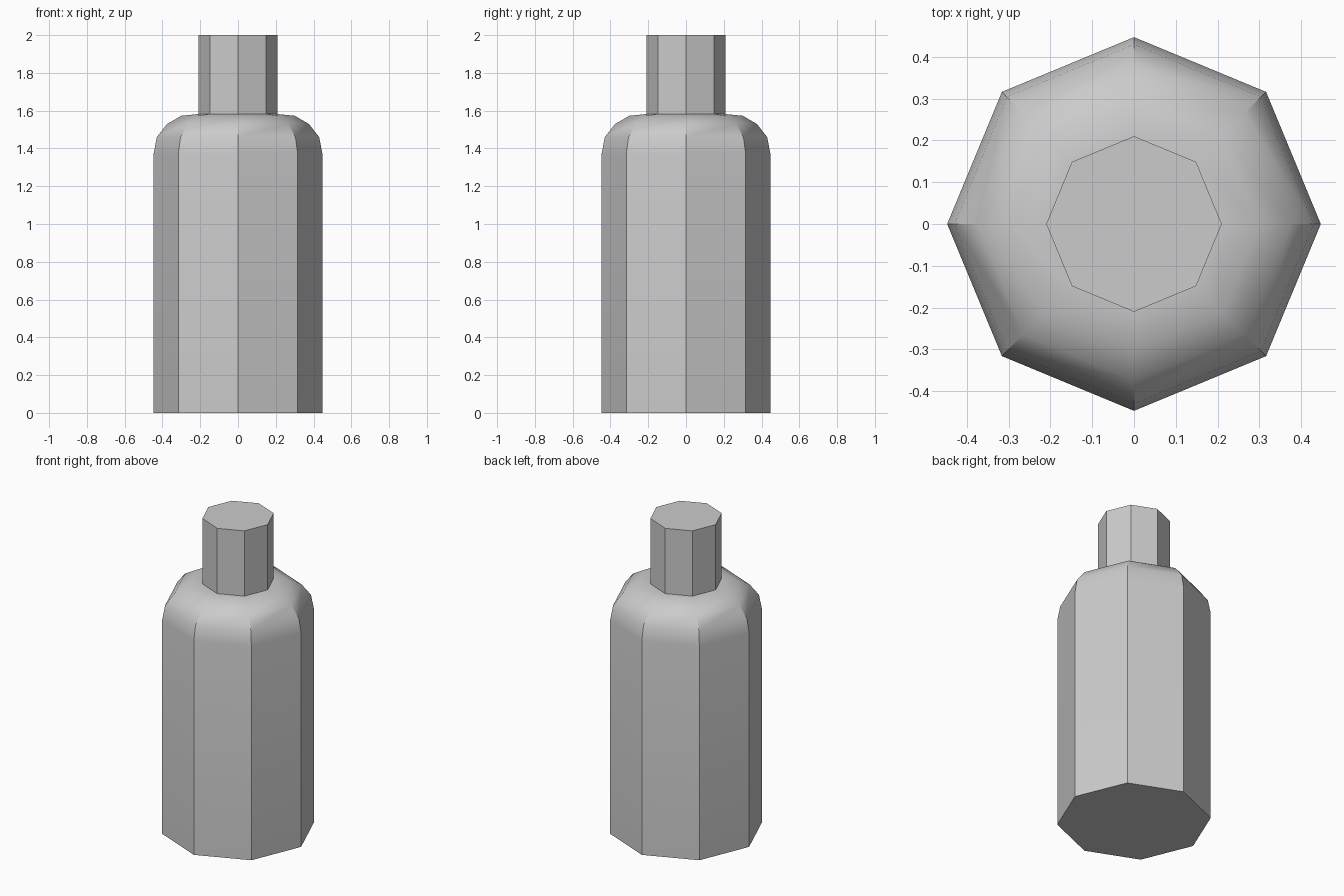
import bpy
import bmesh
from math import cos, sin, pi, radians

SIDES = 8

cube = bpy.data.objects.get("Cube")
if cube:
    bpy.data.objects.remove(cube, do_unlink=True)

# Single plain grey for the whole bottle
grey = bpy.data.materials.new("plain_grey")
grey.use_nodes = True
colour = (0.6, 0.6, 0.6, 1.0)
grey.diffuse_color = colour
grey.node_tree.nodes["Principled BSDF"].inputs["Base Color"].default_value = colour


def lathe(name, profile):
    """Octagonal solid from (radius, height) rings, capped at both ends."""
    bm = bmesh.new()
    rings = [[bm.verts.new((r * cos(2 * pi * i / SIDES), r * sin(2 * pi * i / SIDES), z))
              for i in range(SIDES)] for r, z in profile]
    for low, high in zip(rings, rings[1:]):
        for i in range(SIDES):
            j = (i + 1) % SIDES
            bm.faces.new((low[i], low[j], high[j], high[i]))
    bm.faces.new(rings[0][::-1])
    bm.faces.new(rings[-1])
    mesh = bpy.data.meshes.new(name)
    bm.to_mesh(mesh)
    bm.free()
    mesh.materials.append(grey)
    obj = bpy.data.objects.new(name, mesh)
    bpy.context.collection.objects.link(obj)
    bpy.ops.object.select_all(action='DESELECT')
    obj.select_set(True)
    bpy.context.view_layer.objects.active = obj
    bpy.ops.object.shade_smooth_by_angle(angle=radians(30))
    return obj


# Body with rounded shoulder
lathe("bottle_body", [(0.447, 0), (0.447, 1.37), (0.43, 1.46),
                      (0.375, 1.53), (0.30, 1.573), (0.21, 1.582)])

# Straight cap on top
lathe("bottle_cap", [(0.21, 1.58), (0.21, 2.0)])
